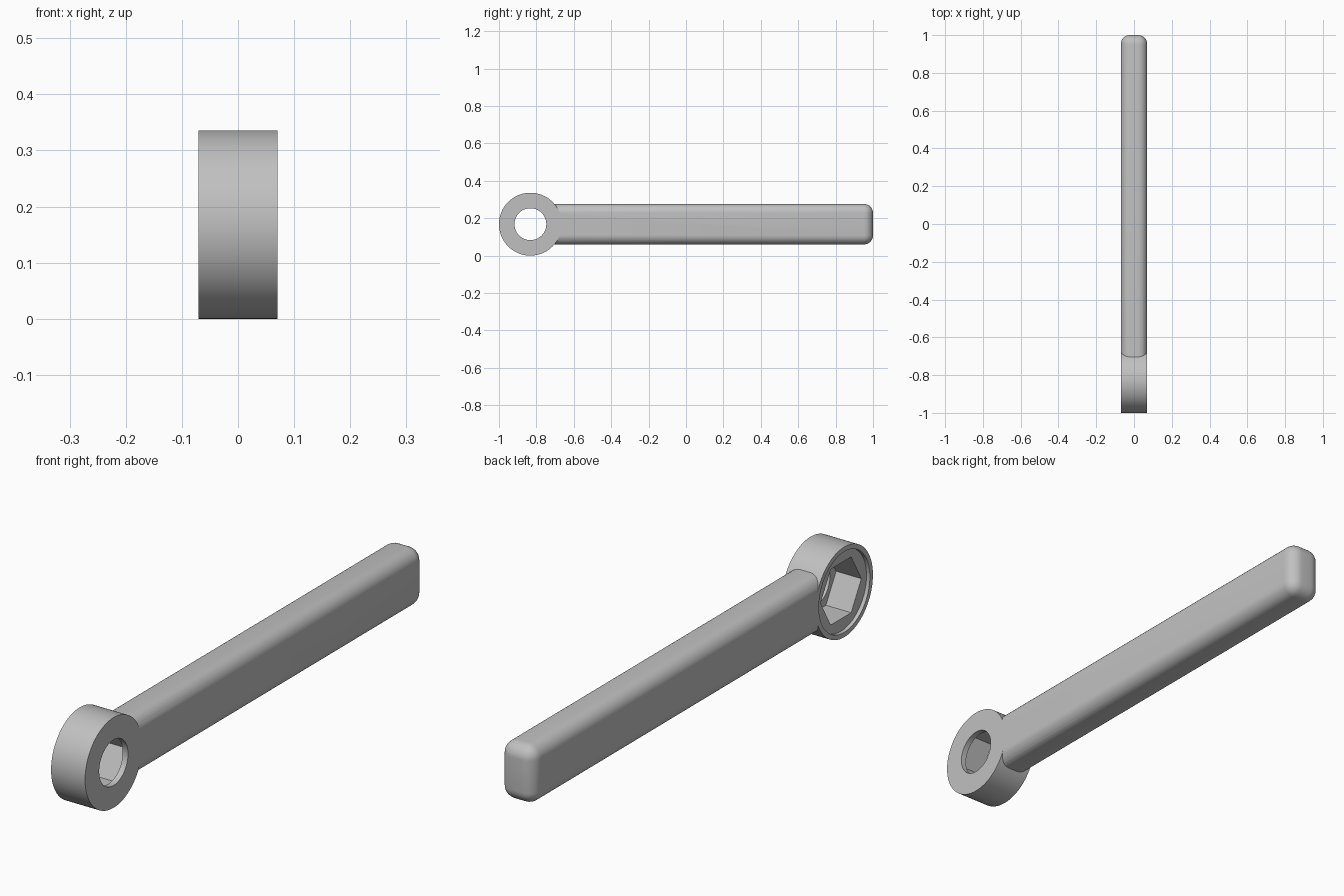
import bpy, bmesh, math
from mathutils import Matrix, Vector

old = bpy.data.objects.get("Cube")
if old:
    bpy.data.objects.remove(old, do_unlink=True)

HALF = 0.07                        # half thickness of the whole tool
RING_R = 0.168
CENTRE = Vector((0, -1 + RING_R, RING_R))

steel = bpy.data.materials.new("plain grey")
steel.use_nodes = True
grey = (0.53, 0.53, 0.53, 1)
steel.diffuse_color = grey
steel.node_tree.nodes["Principled BSDF"].inputs["Base Color"].default_value = grey


def finish(name, bm):
    mesh = bpy.data.meshes.new(name)
    bm.to_mesh(mesh)
    bm.free()
    mesh.materials.append(steel)
    obj = bpy.data.objects.new(name, mesh)
    bpy.context.collection.objects.link(obj)
    return obj


def disc(name, radius, x0, x1, sides=128):
    """Prism along x around the ring centre, with a corner on the y axis."""
    bm = bmesh.new()
    corners = []
    for i in range(sides):
        a = math.tau * i / sides
        offset = Vector((x0, radius * math.cos(a), radius * math.sin(a)))
        corners.append(bm.verts.new(CENTRE + offset))
    face = bm.faces.new(corners)
    top = bmesh.ops.extrude_face_region(bm, geom=[face])["geom"]
    verts = [v for v in top if isinstance(v, bmesh.types.BMVert)]
    bmesh.ops.translate(bm, verts=verts, vec=(x1 - x0, 0, 0))
    bmesh.ops.recalc_face_normals(bm, faces=bm.faces)
    return finish(name, bm)


def activate(obj):
    bpy.ops.object.select_all(action="DESELECT")
    obj.select_set(True)
    bpy.context.view_layer.objects.active = obj


def cut(obj, cutter):
    cutter.hide_render = True
    mod = obj.modifiers.new("cut", "BOOLEAN")
    mod.operation = "DIFFERENCE"
    mod.solver = "EXACT"
    mod.object = cutter
    activate(obj)
    bpy.ops.object.modifier_apply(modifier=mod.name)
    bpy.data.objects.remove(cutter, do_unlink=True)


# Ring head: shallow round recess, hexagonal socket, round hole in the far lip
ring = disc("ring_head", RING_R, -HALF, HALF)
cut(ring, disc("recess_cutter", 0.15, -0.2, -HALF + 0.014))
cut(ring, disc("socket_cutter", 0.12, -0.2, HALF - 0.022, sides=6))
cut(ring, disc("hole_cutter", 0.085, -0.2, 0.2))

# Handle: bar with rounded long edges and rounded free end
START, END, HALF_H = -0.76, 1.0, 0.108
bm = bmesh.new()
size = Matrix.Diagonal((2 * HALF, END - START, 2 * HALF_H, 1))
place = Matrix.Translation((0, (START + END) / 2, CENTRE.z))
bmesh.ops.create_cube(bm, size=1, matrix=place @ size)
edges = [e for e in bm.edges if any(v.co.y > 0 for v in e.verts)]
bmesh.ops.bevel(bm, geom=edges, offset=0.048, segments=8, profile=0.5,
                affect="EDGES")
handle = finish("handle", bm)
cut(handle, disc("seat_cutter", RING_R - 0.001, -0.2, 0.2))

# Smooth curved surfaces, keep crisp edges
for obj in (ring, handle):
    activate(obj)
    bpy.ops.object.shade_smooth_by_angle(angle=math.radians(30))
